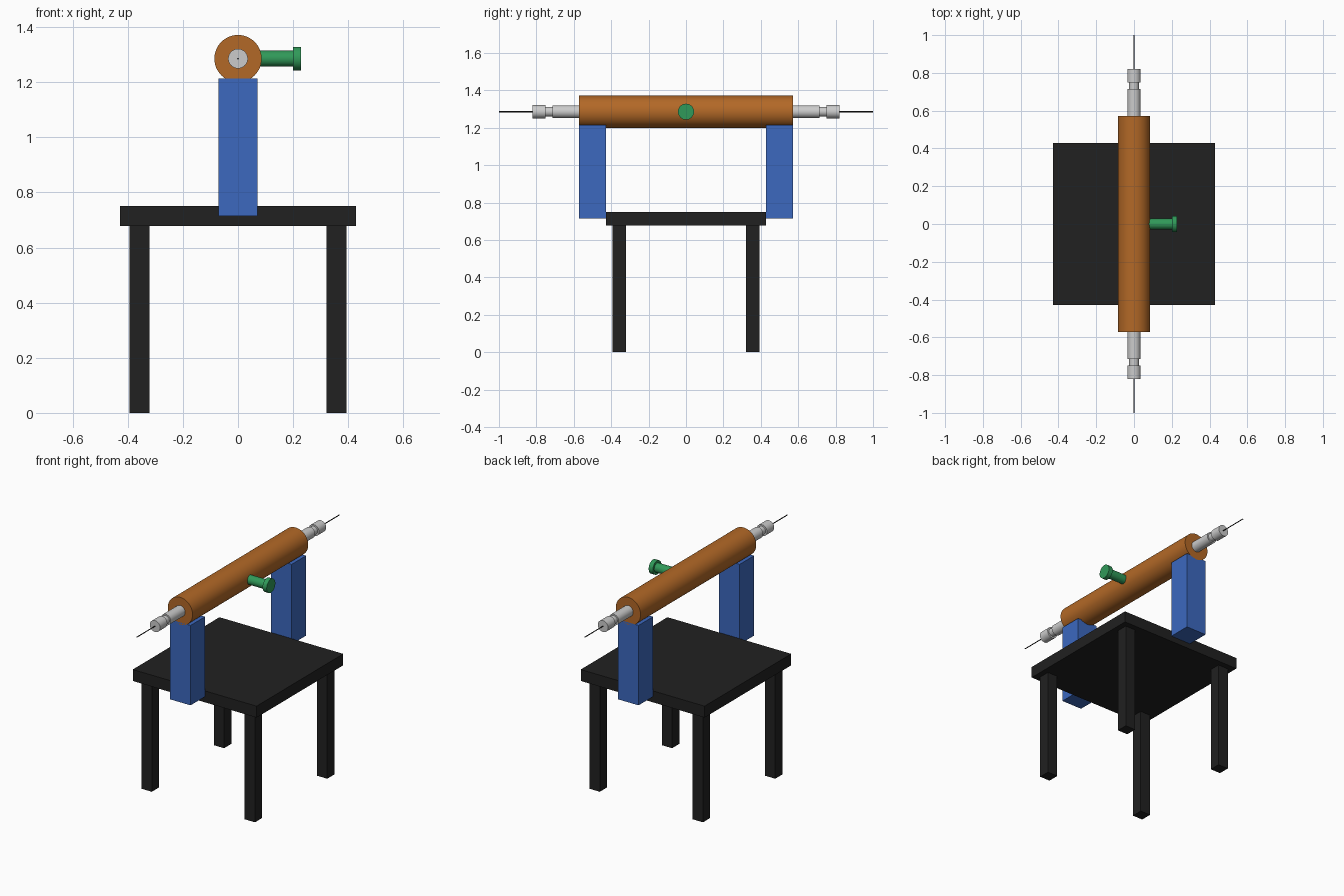
import bpy, math
from mathutils import Vector

if "Cube" in bpy.data.objects:
    bpy.data.objects.remove(bpy.data.objects["Cube"])

U = 1 / 7          # grid unit of the design: the wire is 14 units long
AXIS_Z = 9.0       # height of the roller axis, in units


def material(name, rgb):
    m = bpy.data.materials.new(name)
    m.diffuse_color = (*rgb, 1)
    m.use_nodes = True
    m.node_tree.nodes["Principled BSDF"].inputs["Base Color"].default_value = m.diffuse_color
    return m


BLACK = material("black", (0.015, 0.015, 0.015))
BLUE = material("blue", (0.045, 0.14, 0.52))
ORANGE = material("orange", (0.45, 0.14, 0.02))
GREEN = material("green", (0.03, 0.32, 0.1))


def finish(name, mat):
    ob = bpy.context.object
    ob.name = name
    if mat:
        ob.data.materials.append(mat)
    return ob


def box(name, centre, size, mat):
    bpy.ops.mesh.primitive_cube_add(size=1, location=Vector(centre) * U)
    ob = finish(name, mat)
    ob.scale = Vector(size) * U
    bpy.ops.object.transform_apply(location=False, rotation=False, scale=True)


def lathe(name, profile, axis, mat=None, sides=48):
    """Closed turned part on the roller axis; profile is (distance, radius)."""
    verts, faces = [], []
    for d, r in profile:
        for i in range(sides):
            a = 2 * math.pi * i / sides
            p, q = r * math.cos(a), r * math.sin(a)
            v = (d, p, AXIS_Z + q) if axis == "x" else (-p, d, AXIS_Z + q)
            verts.append(Vector(v) * U)
    for k in range(len(profile) - 1):
        for i in range(sides):
            j = (i + 1) % sides
            a, b = k * sides, (k + 1) * sides
            faces.append((a + i, a + j, b + j, b + i))
    faces.append(tuple(reversed(range(sides))))
    faces.append(tuple(range(len(verts) - sides, len(verts))))
    me = bpy.data.meshes.new(name)
    me.from_pydata(verts, [], faces)
    ob = bpy.data.objects.new(name, me)
    bpy.context.collection.objects.link(ob)
    bpy.ops.object.select_all(action="DESELECT")
    ob.select_set(True)
    bpy.context.view_layer.objects.active = ob
    # consistent outward normals, smooth sides with sharp rims
    bpy.ops.object.mode_set(mode="EDIT")
    bpy.ops.mesh.select_all(action="SELECT")
    bpy.ops.mesh.normals_make_consistent(inside=False)
    bpy.ops.object.mode_set(mode="OBJECT")
    finish(name, mat)
    bpy.ops.object.shade_smooth_by_angle(angle=math.radians(30))


# Table
box("table_top", (0, 0, 5.0), (6, 6, 0.5), BLACK)
for x, sx in ((-2.5, "left"), (2.5, "right")):
    for y, sy in ((-2.5, "front"), (2.5, "back")):
        box(f"{sy}_{sx}_leg", (x, y, 2.375), (0.5, 0.5, 4.75), BLACK)

# Posts against the front and back edges of the table
for y, side in ((-3.5, "front"), (3.5, "back")):
    box(f"{side}_post", (0, y, 6.75), (1, 1, 3.5), BLUE)

# Roller barrel
lathe("barrel", [(-4, 0.6), (4, 0.6)], "y", ORANGE)

# Shaft ends, each with a groove near the tip
for s, side in ((-1, "front"), (1, "back")):
    profile = [(3.9, 0.24), (5.0, 0.24), (5.0, 0.18), (5.25, 0.18),
               (5.25, 0.25), (5.75, 0.25)]
    lathe(f"{side}_shaft", [(s * d, r) for d, r in profile], "y")

# Thin wire along the axis
lathe("wire", [(-7, 0.02), (7, 0.02)], "y", BLACK, 12)

# Side knob
lathe("knob", [(0.5, 0.2), (1.4, 0.2), (1.4, 0.3), (1.6, 0.3)], "x", GREEN)
